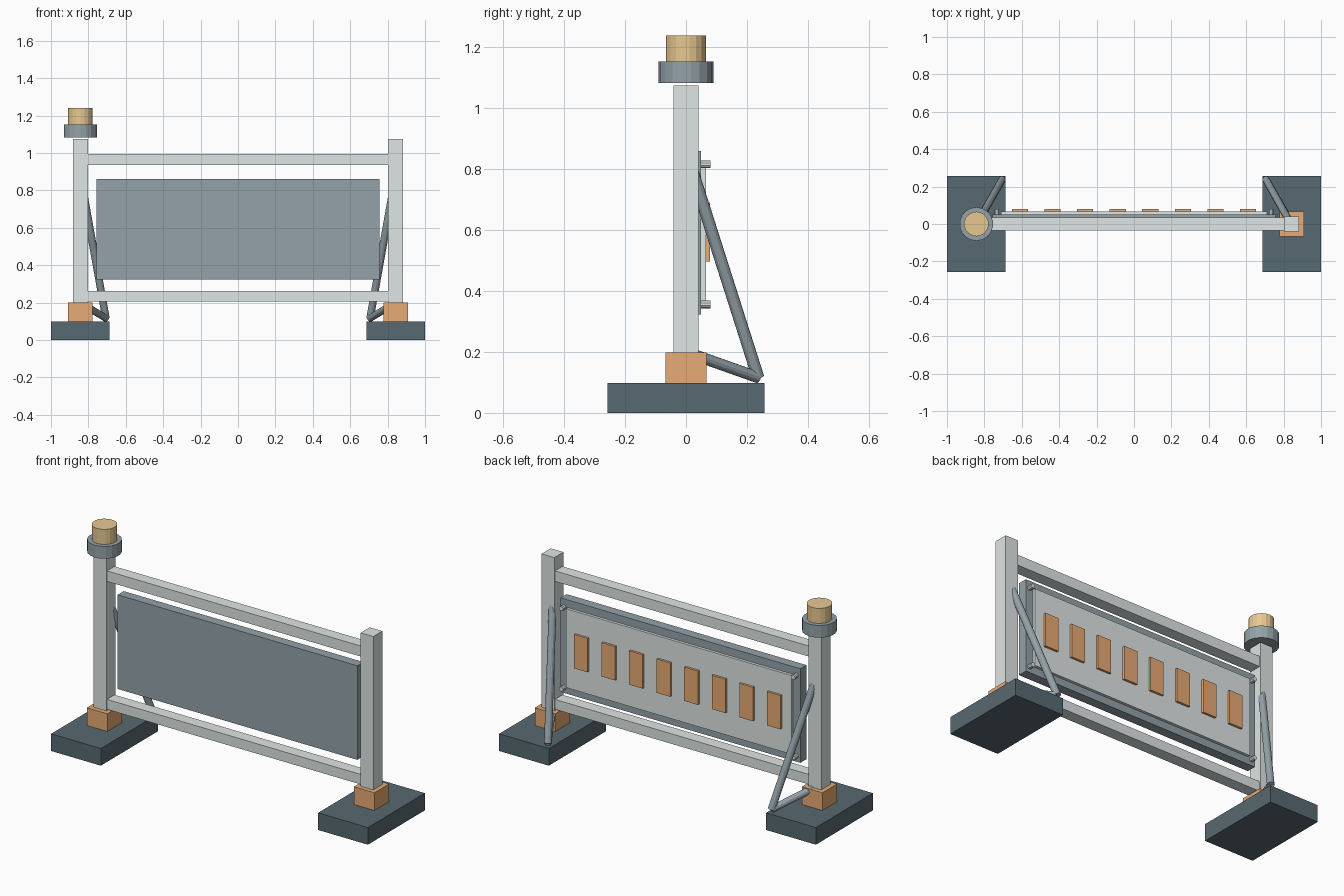
import bpy
from mathutils import Vector

if "Cube" in bpy.data.objects:
    bpy.data.objects.remove(bpy.data.objects["Cube"], do_unlink=True)


def material(name, rgb):
    linear = [(c / 255) ** 2.2 for c in rgb] + [1]
    m = bpy.data.materials.new(name)
    m.use_nodes = True
    m.diffuse_color = linear
    node = next(n for n in m.node_tree.nodes if n.type == 'BSDF_PRINCIPLED')
    node.inputs["Base Color"].default_value = linear
    return m


pale = material("pale_grey", (222, 229, 228))
slate = material("slate_grey", (147, 161, 168))
dark = material("dark_slate", (88, 105, 112))
orange = material("orange", (232, 171, 117))
amber = material("amber", (232, 201, 145))


def box(name, x, y, z, mat):
    """Box from (low, high) ranges on each axis."""
    ranges = (x, y, z)
    bpy.ops.mesh.primitive_cube_add(size=1, location=[sum(r) / 2 for r in ranges])
    o = bpy.context.object
    o.name = name
    o.scale = [r[1] - r[0] for r in ranges]
    bpy.ops.object.transform_apply(location=False, rotation=False, scale=True)
    o.data.materials.append(mat)
    return o


def rod(name, start, end, radius, mat, sides=12):
    """Cylinder between two points."""
    a, b = Vector(start), Vector(end)
    bpy.ops.mesh.primitive_cylinder_add(vertices=sides, radius=radius,
                                        depth=(b - a).length, location=(a + b) / 2)
    o = bpy.context.object
    o.name = name
    o.rotation_euler = Vector((0, 0, 1)).rotation_difference(b - a).to_euler()
    o.data.materials.append(mat)
    return o


POST_X = 0.843

# Feet, sockets, posts and rear braces on both sides
for side, s in (("right", -1), ("left", 1)):
    def span(centre, half):
        return (s * centre - half, s * centre + half)
    box(side + "_foot", span(POST_X, 0.157), (-0.257, 0.257), (0, 0.098), dark)
    box(side + "_socket", span(POST_X, 0.065), (-0.067, 0.067), (0.098, 0.199), orange)
    box(side + "_post", span(POST_X, 0.04), (-0.041, 0.041), (0.199, 1.074), pale)
    knee = (s * 0.706, 0.237, 0.116)
    rod(side + "_long_brace", (s * (POST_X - 0.004), 0, 0.86), knee, 0.02, slate)
    rod(side + "_short_brace", (s * POST_X, 0, 0.2), knee, 0.019, slate)
    # Bolts at the corners of the sign panel
    for level, z in (("lower", 0.356), ("upper", 0.816)):
        rod(f"{side}_{level}_bolt", (s * 0.733, 0.05, z), (s * 0.733, 0.08, z), 0.013, pale, 10)

# Cross rails
for name, z in (("lower_rail", (0.205, 0.262)), ("upper_rail", (0.935, 0.995))):
    box(name, (-0.805, 0.805), (-0.034, 0.034), z, pale)

# Thick sign panel and its backing plate
box("sign_panel", (-0.757, 0.757), (-0.005, 0.05), (0.323, 0.86), slate)
box("backing_plate", (-0.711, 0.711), (0.05, 0.066), (0.366, 0.816), pale)

# Row of reflectors on the back
for i in range(8):
    x = (i - 3.5) * 0.174
    box(f"reflector_{i + 1}", (x - 0.043, x + 0.043), (0.066, 0.079), (0.497, 0.69), orange)

# Warning lamp on the right post
rod("lamp_collar", (-POST_X, 0, 1.083), (-POST_X, 0, 1.153), 0.09, slate, 18)
rod("lamp_lens", (-POST_X, 0, 1.153), (-POST_X, 0, 1.239), 0.066, amber, 18)
